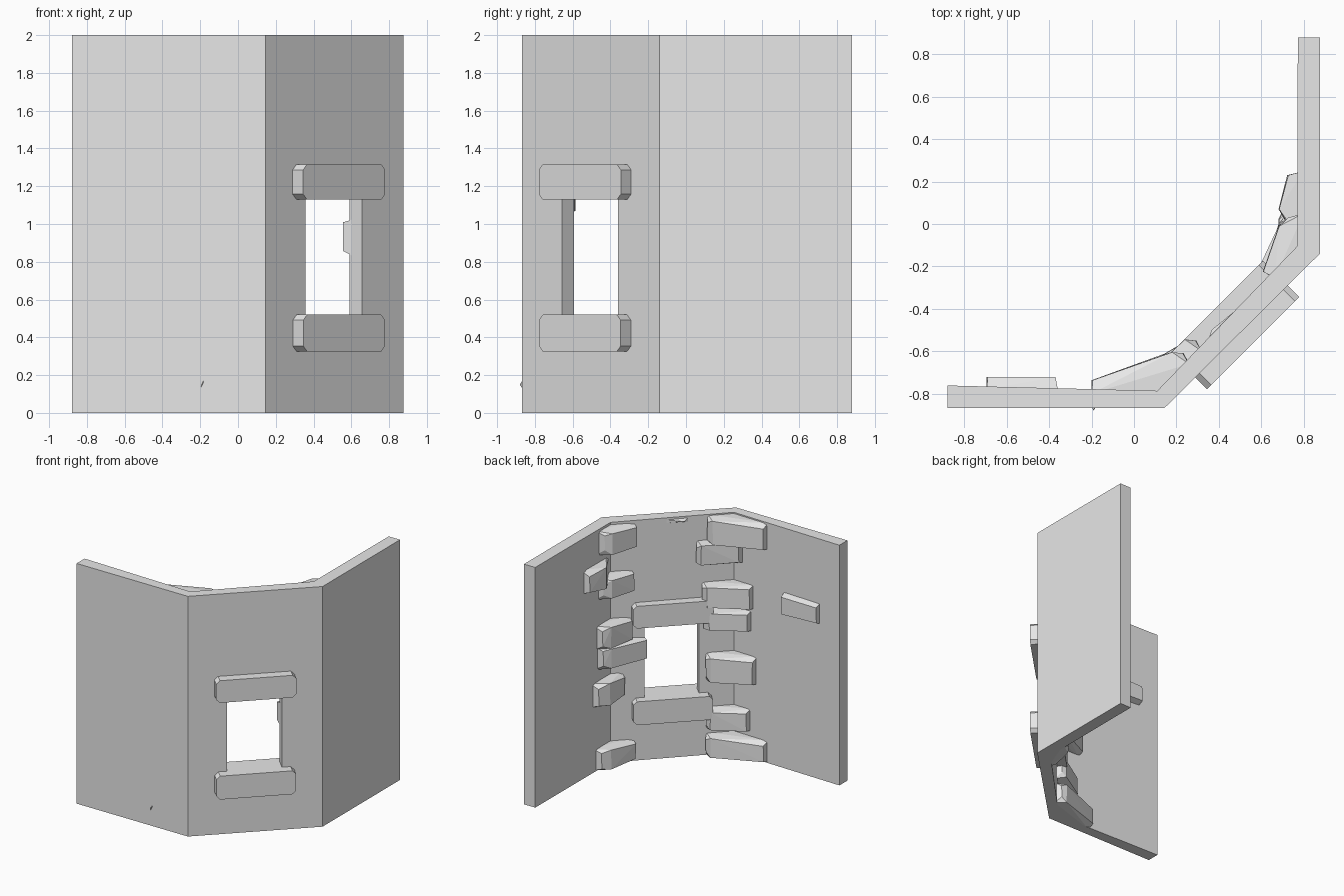
import bpy, bmesh, random
from mathutils import Vector

random.seed(4)
if "Cube" in bpy.data.objects:
    bpy.data.objects.remove(bpy.data.objects["Cube"], do_unlink=True)

HEIGHT = 2.0
stone_grey = bpy.data.materials.new("stone_grey")
stone_grey.use_nodes = True
stone_grey.diffuse_color = (0.8, 0.8, 0.8, 1)
stone_grey.node_tree.nodes["Principled BSDF"].inputs["Base Color"].default_value = (0.8, 0.8, 0.8, 1)


def finish(name, bm):
    bmesh.ops.recalc_face_normals(bm, faces=bm.faces)
    mesh = bpy.data.meshes.new(name)
    bm.to_mesh(mesh)
    bm.free()
    mesh.materials.append(stone_grey)
    obj = bpy.data.objects.new(name, mesh)
    bpy.context.collection.objects.link(obj)
    return obj


def extrude(name, points, offset):
    """Extrude a flat polygon along an offset vector."""
    bm = bmesh.new()
    face = bm.faces.new([bm.verts.new(p) for p in points])
    moved = bmesh.ops.extrude_face_region(bm, geom=[face])["geom"]
    bmesh.ops.translate(bm, vec=offset,
                        verts=[v for v in moved if isinstance(v, bmesh.types.BMVert)])
    return finish(name, bm)


def hull(name, points):
    bm = bmesh.new()
    for p in points:
        bm.verts.new(p)
    found = bmesh.ops.convex_hull(bm, input=bm.verts)
    spare = {g for key in ("geom_interior", "geom_unused") for g in found[key]
             if isinstance(g, bmesh.types.BMVert)}
    bmesh.ops.delete(bm, geom=list(spare), context="VERTS")
    bmesh.ops.dissolve_limit(bm, angle_limit=0.02, verts=bm.verts, edges=bm.edges)
    return finish(name, bm)


# Directions along and out of the diagonal panel
ALONG = Vector((1, 1, 0)).normalized()
OUT = Vector((1, -1, 0)).normalized()


def panel_slab(name, half, z0, z1, near, far, cut=0.0):
    """Slab through the diagonal panel, with optional cut corners."""
    profile = [(-half + cut, z0), (half - cut, z0), (half, z0 + cut), (half, z1 - cut),
               (half - cut, z1), (-half + cut, z1), (-half, z1 - cut), (-half, z0 + cut)]
    if not cut:
        profile = [(-half, z0), (half, z0), (half, z1), (-half, z1)]
    pts = [ALONG * s + OUT * near + Vector((0, 0, z)) for s, z in profile]
    return extrude(name, pts, OUT * (far - near))


# Wall: three panels in one bent plan
plan = [(-0.88, -0.867), (0.145, -0.867), (0.877, -0.14), (0.877, 0.88),
        (0.773, 0.88), (0.77, -0.105), (0.11, -0.787), (-0.88, -0.762)]
wall = extrude("wall", [(x, y, 0) for x, y in plan], (0, 0, HEIGHT))

# Window opening through the diagonal panel
cutter = panel_slab("window_cutter", 0.21, 0.45, 1.2, 0.4, 0.9)
cutter.hide_render = True
cut = wall.modifiers.new("window", "BOOLEAN")
cut.operation = "DIFFERENCE"
cut.solver = "EXACT"
cut.object = cutter
bpy.context.view_layer.objects.active = wall
bpy.ops.object.modifier_apply(modifier=cut.name)
bpy.data.objects.remove(cutter, do_unlink=True)

# Lintel and sill
panel_slab("window_lintel", 0.307, 1.13, 1.315, 0.553, 0.795, 0.028)
panel_slab("window_sill", 0.305, 0.325, 0.52, 0.553, 0.795, 0.028)


def stone(name, back, front, z0, z1, inset):
    """Rough stone: full height at the wall, smaller at its face."""
    pts = []
    for x, y in back:
        pts += [(x, y, z0), (x, y, z1)]
    for i, (x, y) in enumerate(front):
        d = inset[i]
        low = max(z0 + random.uniform(0.3, 1) * d, 0)
        high = z1 - random.uniform(0.5, 1) * d
        pts += [(x + random.uniform(-0.006, 0.006), y, low), (x, y, high)]
    return hull(name, pts)


# Corner stones beside the left panel: base height, height, reach along each panel
left_rows = [(0.0, 0.18, 0.09, -0.23), (0.54, 0.20, 0.13, -0.17), (0.83, 0.195, 0.07, -0.29),
             (1.0, 0.20, 0.08, -0.21), (1.41, 0.18, 0.06, -0.22), (1.53, 0.20, 0.25, -0.08),
             (1.78, 0.20, 0.05, -0.235)]
for i, (z, h, ya, yb) in enumerate(left_rows):
    back = [(0.80, ya), (0.82, -0.12), (yb + 0.90, yb - 0.02)]
    front = [(0.728, ya - 0.02), (0.685, ya * 0.4 - 0.03), (yb + 0.845, yb + 0.01)]
    stone(f"left_corner_stone_{i + 1}", back, front, z, z + h, (0.05, 0.02, 0.03))

# Corner stones beside the right panel
right_rows = [(0.0, 0.18, -0.2, 0.25), (0.22, 0.18, -0.04, 0.25), (0.62, 0.23, -0.1, 0.25),
              (1.05, 0.17, -0.05, 0.26), (1.24, 0.20, -0.07, 0.27), (1.6, 0.19, 0.03, 0.30),
              (1.77, 0.22, -0.2, 0.24)]
for i, (z, h, xa, xb) in enumerate(right_rows):
    back = [(xa, -0.8), (0.12, -0.82), (xb + 0.02, xb - 0.90)]
    front = [(xa + 0.005, -0.737), (xb - 0.06, xb - 0.845), (xb - 0.01, xb - 0.85)]
    stone(f"right_corner_stone_{i + 1}", back, front, z, z + h, (0.03, 0.02, 0.06))

# Single stone on the right panel
stone("right_panel_stone", [(-0.695, -0.78), (-0.36, -0.78)],
      [(-0.69, -0.722), (-0.37, -0.722)], 1.29, 1.465, (0.03, 0.03))

# Thin stone under the rim of the diagonal panel
stone("rim_stone", [(0.35, -0.55), (0.55, -0.35)],
      [(0.37, -0.5), (0.54, -0.36)], 1.95, 1.995, (0.03, 0.01))

# Chip of stone showing through the outer face
hull("outer_chip", [(-0.2, -0.86, 0.12), (-0.18, -0.86, 0.18), (-0.175, -0.86, 0.17),
                    (-0.192, -0.88, 0.15)])
